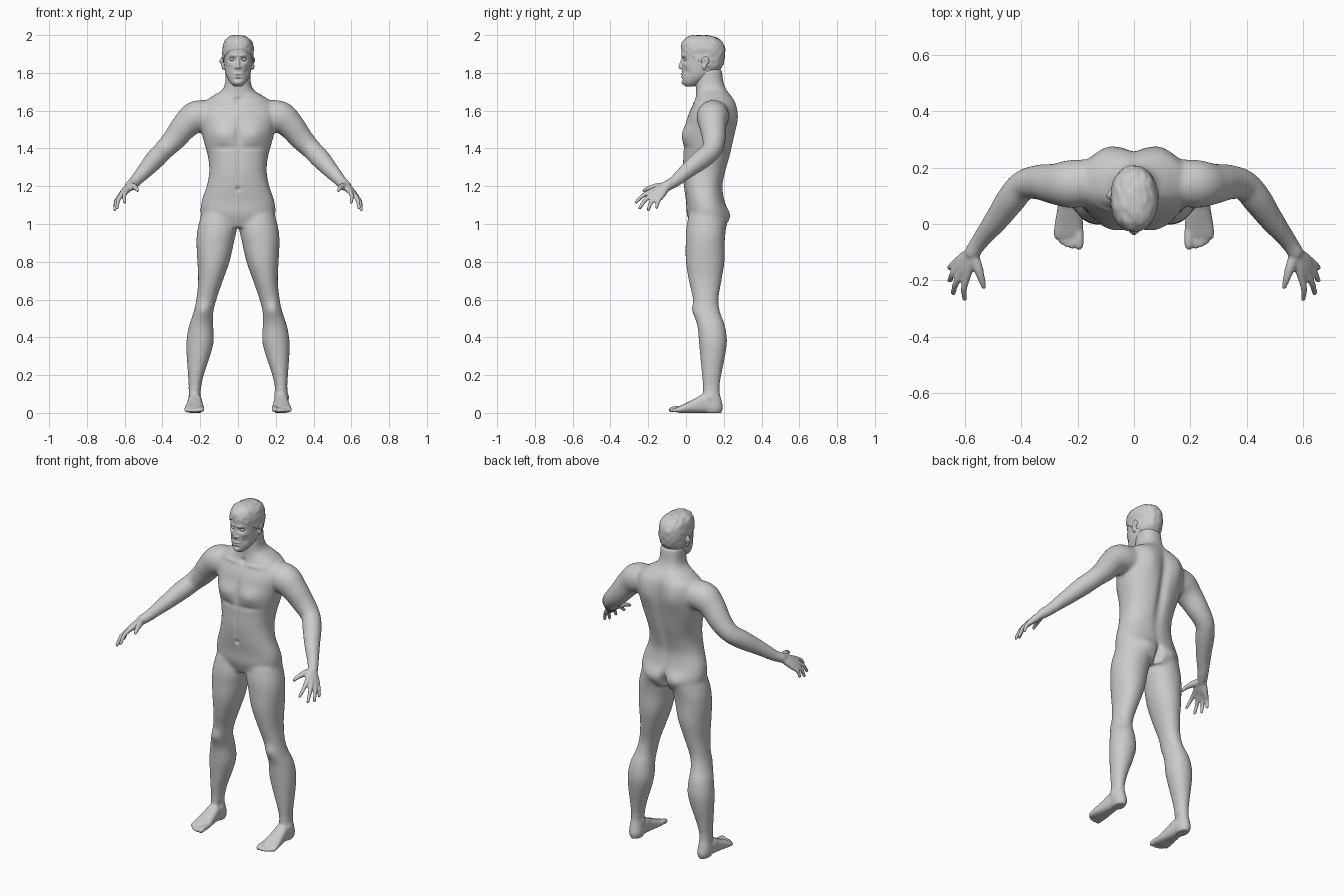
import bpy, bmesh
from math import cos, sin, pi, exp, copysign
from mathutils import Vector, Matrix, noise


def curve(rows, n):
    """Smooth interpolation through rows of numbers."""
    out, last = [], len(rows) - 1
    for i in range(last):
        p = [rows[max(0, min(last, i + k))] for k in (-1, 0, 1, 2)]
        for j in range(n):
            t = j / n
            out.append([0.5 * (2 * b + (c - a) * t + (2*a - 5*b + 4*c - d) * t*t
                               + (3*b - a - 3*c + d) * t**3) for a, b, c, d in zip(*p)])
    return out + [list(rows[-1])]


def skin(bm, rings):
    loops = [[bm.verts.new(v) for v in r] for r in rings]
    for a, b in zip(loops, loops[1:]):
        for i in range(len(a)):
            k = (i + 1) % len(a)
            bm.faces.new((a[i], a[k], b[k], b[i]))
    bm.faces.new(loops[0])
    bm.faces.new(loops[-1][::-1])


def loft(bm, rows, place, power=2.3, n=5, sides=40):
    """Rows are (t, a0, a1, b0, b1): an oval between the limits at each t."""
    rings = []
    for t, a0, a1, b0, b1 in curve(rows, n):
        ring = []
        for i in range(sides):
            c, s = cos(2 * pi * i / sides), sin(2 * pi * i / sides)
            u = copysign(abs(c) ** (2 / power), c)
            v = copysign(abs(s) ** (2 / power), s)
            ring.append(place(t, (a0 + a1 + u * (a1 - a0)) / 2, (b0 + b1 + v * (b1 - b0)) / 2))
        rings.append(ring)
    skin(bm, rings)


def tube(bm, pts, s=1, n=5, sides=20):
    """Round limb through (x, y, z, radius) points with rounded ends."""
    c = curve(pts, n)
    rings = []
    for i, (x, y, z, r) in enumerate(c):
        d = (Vector(c[min(i + 1, len(c) - 1)][:3]) - Vector(c[max(i - 1, 0)][:3])).normalized()
        u = d.cross(Vector((0.3, 0.2, 1))).normalized()
        v = d.cross(u)
        rings.append([(s * q.x, q.y, q.z) for q in
                      (Vector((x, y, z)) + r * (cos(2*pi*k/sides) * u + sin(2*pi*k/sides) * v)
                       for k in range(sides))])
    skin(bm, rings)
    for x, y, z, r in (pts[0], pts[-1]):
        ball(bm, (s * x, y, z), (r, r, r))


def ball(bm, loc, rad):
    m = Matrix.Translation(loc) @ Matrix.Diagonal((*rad, 1))
    bmesh.ops.create_uvsphere(bm, u_segments=20, v_segments=12, radius=1, matrix=m)


def make(name, bm):
    bmesh.ops.recalc_face_normals(bm, faces=bm.faces)
    me = bpy.data.meshes.new(name)
    bm.to_mesh(me)
    bm.free()
    ob = bpy.data.objects.new(name, me)
    bpy.context.collection.objects.link(ob)
    me.polygons.foreach_set("use_smooth", [True] * len(me.polygons))
    return ob


def fuse(ob, voxel, soft, fine, is_soft, dents):
    """Merge the pieces to one skin, relax it, then push in the muscle forms."""
    mod = ob.modifiers.new("fuse", 'REMESH')
    mod.mode, mod.voxel_size = 'VOXEL', voxel
    me = bpy.data.meshes.new_from_object(ob.evaluated_get(bpy.context.evaluated_depsgraph_get()))
    ob.modifiers.clear()
    bm = bmesh.new()
    bm.from_mesh(me)
    for verts, times in ((bm.verts[:], fine), ([v for v in bm.verts if is_soft(v.co)], soft)):
        for _ in range(times):
            bmesh.ops.smooth_vert(bm, verts=verts, factor=0.5, use_axis_x=True,
                                  use_axis_y=True, use_axis_z=True)
    for v in bm.verts:
        p, move = v.co, Vector()
        for c, r, d in dents:
            q = ((abs(p.x) - c[0]) / r[0])**2 + ((p.y - c[1]) / r[1])**2 + ((p.z - c[2]) / r[2])**2
            if q < 9:
                move += Vector(d) * exp(-q)
        v.co = p + move
    bm.to_mesh(me)
    bm.free()
    ob.data = me
    me.polygons.foreach_set("use_smooth", [True] * len(me.polygons))


# Torso and neck: z, half width, front, back
torso = [(.98, .17, .03, .20), (1.05, .197, .005, .222), (1.12, .193, 0, .205), (1.2, .166, -.012, .195),
         (1.28, .152, -.018, .212), (1.36, .16, -.015, .235), (1.44, .182, -.012, .252),
         (1.52, .2, -.002, .264), (1.58, .208, .012, .266), (1.64, .185, .04, .26),
         (1.68, .13, .052, .24), (1.71, .084, .052, .217), (1.75, .068, .05, .2), (1.82, .066, .06, .19)]
body = bmesh.new()
loft(body, [(z, -w, w, f, b) for z, w, f, b in torso], lambda t, a, b: (a, b, t))

# Legs: z, inner, outer, front, back
leg = [(1.05, .01, .195, .015, .2), (.97, .007, .215, 0, .208), (.9, .022, .22, -.002, .205),
       (.8, .045, .215, -.001, .204), (.7, .08, .211, .015, .188), (.6, .114, .221, .037, .172),
       (.53, .131, .236, .04, .182), (.46, .131, .26, .06, .207), (.38, .128, .273, .068, .217),
       (.3, .148, .272, .075, .207), (.2, .181, .265, .084, .187), (.12, .197, .261, .09, .177),
       (.07, .193, .266, .082, .187), (.03, .19, .266, .09, .195), (0, .197, .258, .1, .187)]
# Feet: y, inner, outer, bottom, top
foot = [(.17, .195, .26, 0, .07), (.1, .19, .266, 0, .1), (.05, .186, .272, 0, .077),
        (0, .18, .281, 0, .052), (-.035, .18, .284, 0, .036), (-.05, .184, .282, .003, .028)]
toes = [(.194, -.078, .016), (.219, -.08, .0115), (.239, -.074, .011), (.257, -.063, .0105), (.273, -.047, .010)]
# Arms and hands
arm = [(.13, .15, 1.575, .078), (.22, .142, 1.567, .086), (.28, .142, 1.52, .073), (.335, .148, 1.452, .063),
       (.392, .137, 1.392, .054), (.437, .085, 1.345, .053), (.49, .01, 1.285, .043),
       (.545, -.06, 1.225, .031), (.572, -.1, 1.202, .028)]
fingers = [((.592, -.185, 1.172), (.60, -.265, 1.115)), ((.614, -.178, 1.157), (.64, -.245, 1.085)),
           ((.626, -.158, 1.146), (.652, -.2, 1.076)), ((.627, -.133, 1.142), (.653, -.155, 1.088))]
wrist = Vector((.572, -.1, 1.202))
for s in (1, -1):
    loft(body, leg, lambda t, a, b: (s * a, b, t), 2.1)
    loft(body, foot, lambda t, a, b: (s * a, t, b), 2.6)
    for x, y, r in toes:
        tube(body, [(x, -.03, r + .006, r), (x, y * .8, r + .004, r), (x, y, r + .001, r * .9)], s)
    tube(body, arm, s)
    for k, tip in fingers:
        root = wrist.lerp(Vector(k), .15)
        mid = Vector(k).lerp(Vector(tip), .5) + Vector((.006, -.004, .006))
        tube(body, [(*root, .021), (*wrist.lerp(Vector(k), .6), .019), (*k, .0145),
                    (*mid, .0115), (*tip, .0095)], s)
    tube(body, [(.57, -.11, 1.2, .021), (.553, -.155, 1.198, .018), (.54, -.195, 1.19, .013),
                (.532, -.222, 1.178, .010)], s)

body_forms = [
    ((.085, -.005, 1.475), (.075, .06, .05), (0, -.02, 0)),     # chest
    ((.08, -.02, 1.405), (.07, .05, .016), (0, .006, 0)),
    ((0, -.02, 1.48), (.016, .05, .08), (0, .009, 0)),
    ((0, -.02, 1.29), (.014, .05, .1), (0, .005, 0)),           # belly
    ((0, -.01, 1.185), (.011, .04, .012), (0, .01, 0)),
    ((.1, .03, 1.64), (.07, .035, .011), (0, -.006, .002)),     # collar
    ((0, .045, 1.655), (.018, .03, .016), (0, .01, 0)),
    ((.095, .26, 1.57), (.055, .06, .09), (0, .016, 0)),        # back
    ((0, .25, 1.4), (.028, .08, .23), (0, -.018, 0)),
    ((.085, .21, 1.035), (.06, .07, .055), (0, .019, 0)),       # seat
    ((0, .22, 1.01), (.017, .09, .055), (0, -.04, 0)),
    ((.185, .04, .55), (.03, .04, .035), (0, -.008, 0)),        # knees
    ((.26, .125, .085), (.02, .02, .018), (.006, 0, 0)),        # ankles
    ((.197, .12, .1), (.02, .02, .018), (-.006, 0, 0)),
]
fuse(make("body", body), .006, 14, 3, lambda p: abs(p.x) < .52 and p.z > .14, body_forms)

# Head: z, half width, front, back
skull = [(1.728, .022, .0, .04), (1.745, .04, -.017, .08), (1.77, .056, -.021, .125), (1.8, .067, -.022, .165),
         (1.84, .073, -.023, .19), (1.88, .077, -.022, .2), (1.92, .078, -.024, .2), (1.955, .07, -.018, .188),
         (1.98, .05, .005, .155), (1.992, .022, .04, .11)]
head = bmesh.new()
loft(head, [(z, -w, w, f, b) for z, w, f, b in skull], lambda t, a, b: (a, b, t), 2.15)
tube(head, [(0, -.015, 1.885, .007), (0, -.023, 1.86, .008), (0, -.03, 1.832, .0105)])
for s in (1, -1):
    ball(head, (s * .011, -.022, 1.829), (.009, .011, .008))
    ball(head, (s * .08, .103, 1.865), (.012, .021, .022))
    ball(head, (s * .077, .096, 1.838), (.011, .013, .022))
face_forms = [
    ((.03, -.02, 1.871), (.019, .03, .011), (0, .012, 0)),      # eye sockets
    ((.027, -.025, 1.892), (.024, .03, .008), (0, -.006, 0)),   # brow
    ((.045, -.01, 1.845), (.018, .03, .012), (0, -.004, 0)),    # cheeks
    ((.05, -.005, 1.805), (.018, .03, .02), (-.004, .004, 0)),
    ((0, -.02, 1.793), (.022, .02, .005), (0, -.007, 0)),       # lips
    ((0, -.02, 1.778), (.019, .02, .005), (0, -.006, 0)),
    ((0, -.02, 1.785), (.026, .02, .002), (0, .004, 0)),
    ((0, -.02, 1.766), (.02, .02, .006), (0, .004, 0)),
    ((0, -.015, 1.745), (.02, .03, .012), (0, -.006, 0)),       # chin
    ((.092, .1, 1.858), (.008, .01, .015), (-.008, 0, 0)),      # ear bowl
]
fuse(make("head", head), .0035, 3, 3, lambda p: p.z > 1.9 or p.y > .12, face_forms)

# Eyes
eyes = bmesh.new()
for s in (1, -1):
    ball(eyes, (s * .03, -.001, 1.871), (.014, .012, .009))
make("eyes", eyes)

# Short hair cap, trimmed along the hairline and roughened
hair = bmesh.new()
cap = [(z + .008 * (z - 1.8) / .192, w + .006, f - .005, b + .007) for z, w, f, b in skull[3:]]
cap.insert(0, (1.76, .064, 0, .165))
loft(hair, [(z, -w, w, f, b) for z, w, f, b in cap], lambda t, a, b: (a, b, t), 2.15, 8, 72)
bmesh.ops.bisect_plane(hair, geom=hair.verts[:] + hair.edges[:] + hair.faces[:], dist=1e-5,
                       plane_co=(0, -.028, 1.928), plane_no=(0, .155, .23), clear_inner=True)
bmesh.ops.holes_fill(hair, edges=[e for e in hair.edges if e.is_boundary], sides=0)
mid = Vector((0, .09, 1.87))
for v in hair.verts:
    k = noise.noise(Vector((v.co.x * 60, v.co.y * 25, v.co.z * 35)))
    v.co += (v.co - mid).normalized() * (.004 * k - .001)
    v.co.z = min(v.co.z, 2.0)
make("hair", hair)
